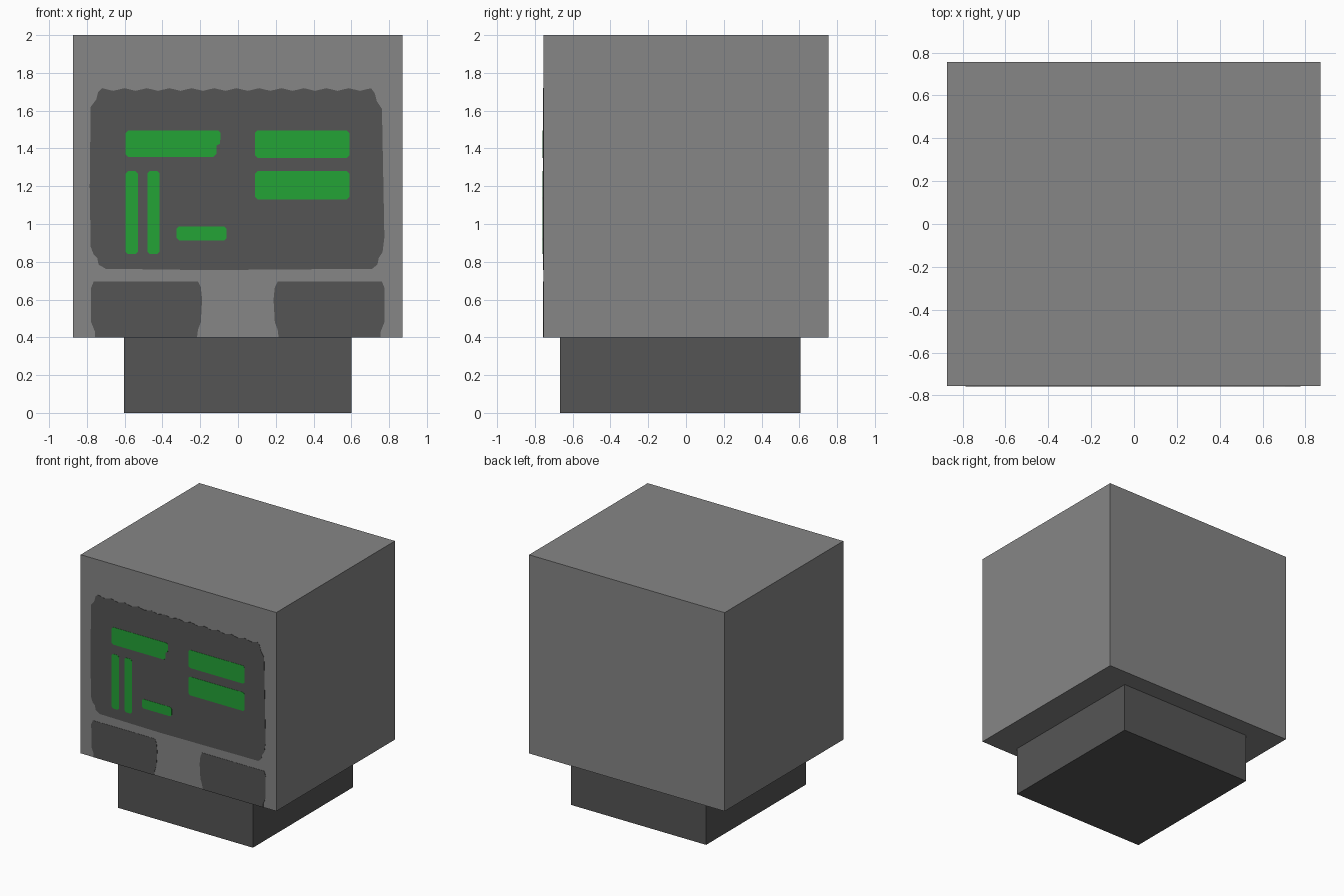
import bpy, bmesh, math

if "Cube" in bpy.data.objects:
    bpy.data.objects.remove(bpy.data.objects["Cube"])


def material(name, rgb):
    m = bpy.data.materials.new(name)
    m.diffuse_color = (*rgb, 1.0)
    m.use_nodes = True
    m.node_tree.nodes["Principled BSDF"].inputs["Base Color"].default_value = m.diffuse_color
    return m


GREY = material("light grey casing", (0.238, 0.238, 0.238))
DARK = material("dark grey", (0.091, 0.091, 0.091))
GREEN = material("screen green", (0.017, 0.366, 0.037))
FRONT = -0.755


def box(name, x0, x1, y0, y1, z0, z1, mat):
    bpy.ops.mesh.primitive_cube_add(size=1, location=((x0 + x1) / 2, (y0 + y1) / 2, (z0 + z1) / 2))
    o = bpy.context.object
    o.name = name
    o.scale = (x1 - x0, y1 - y0, z1 - z0)
    bpy.ops.object.transform_apply(location=False, rotation=False, scale=True)
    o.data.materials.append(mat)
    return o


def plate(name, outline, height, mat):
    """Thin plate lying on the front face, from an (x, z) outline."""
    bm = bmesh.new()
    face = bm.faces.new([bm.verts.new((x, FRONT, z)) for x, z in outline])
    out = bmesh.ops.extrude_face_region(bm, geom=[face])
    for v in out["geom"]:
        if isinstance(v, bmesh.types.BMVert):
            v.co.y -= height
    bmesh.ops.recalc_face_normals(bm, faces=bm.faces)
    me = bpy.data.meshes.new(name)
    bm.to_mesh(me)
    bm.free()
    me.materials.append(mat)
    o = bpy.data.objects.new(name, me)
    bpy.context.collection.objects.link(o)


def clipped(x0, x1, z0, z1, c=0.013):
    """Rectangle with small cut corners."""
    return [(x0 + c, z0), (x1 - c, z0), (x1, z0 + c), (x1, z1 - c),
            (x1 - c, z1), (x0 + c, z1), (x0, z1 - c), (x0, z0 + c)]


# Casing and foot
box("casing", -0.873, 0.870, FRONT, 0.755, 0.4, 2.0, GREY)
box("foot", -0.603, 0.600, -0.667, 0.605, 0.0, 0.4, DARK)

# Screen with a scalloped top edge
waves = 12
top = []
for i in range(waves * 4 + 1):
    t = i / (waves * 4)
    top.append((0.705 - 1.425 * t, 1.712 + 0.007 * math.cos(2 * math.pi * waves * t)))
screen = [(-0.78, 1.62), (-0.785, 1.20), (-0.78, 0.88), (-0.765, 0.84), (-0.745, 0.82),
          (-0.738, 0.785), (-0.70, 0.763), (-0.17, 0.756), (0.71, 0.763), (0.738, 0.785),
          (0.745, 0.82), (0.765, 0.85), (0.775, 0.93), (0.768, 1.30), (0.762, 1.61),
          (0.735, 1.65), (0.725, 1.69)] + top + [(-0.74, 1.70), (-0.75, 1.66)]
plate("screen", screen, 0.002, DARK)

# Two lower panels
lower = [(0.215, 0.40), (0.755, 0.40), (0.755, 0.43), (0.775, 0.48), (0.776, 0.66),
         (0.762, 0.695), (0.21, 0.695), (0.195, 0.665), (0.188, 0.60), (0.195, 0.48), (0.21, 0.44)]
plate("right_lower_panel", lower, 0.002, DARK)
plate("left_lower_panel", [(-x - 0.002, z) for x, z in lower], 0.002, DARK)

# Green bars on the screen
bars = [(0.09, 0.59, 1.35, 1.495), (0.09, 0.59, 1.13, 1.28),
        (-0.595, -0.53, 0.84, 1.28), (-0.48, -0.415, 0.84, 1.28), (-0.325, -0.06, 0.913, 0.988)]
for i, b in enumerate(bars):
    plate(f"screen_bar_{i + 1}", clipped(*b), 0.004, GREEN)
# Notched bar, upper left
plate("notched_screen_bar", [(-0.582, 1.355), (-0.13, 1.355), (-0.115, 1.37), (-0.115, 1.415),
                             (-0.095, 1.425), (-0.092, 1.482), (-0.105, 1.495), (-0.582, 1.495),
                             (-0.595, 1.482), (-0.595, 1.368)], 0.004, GREEN)
